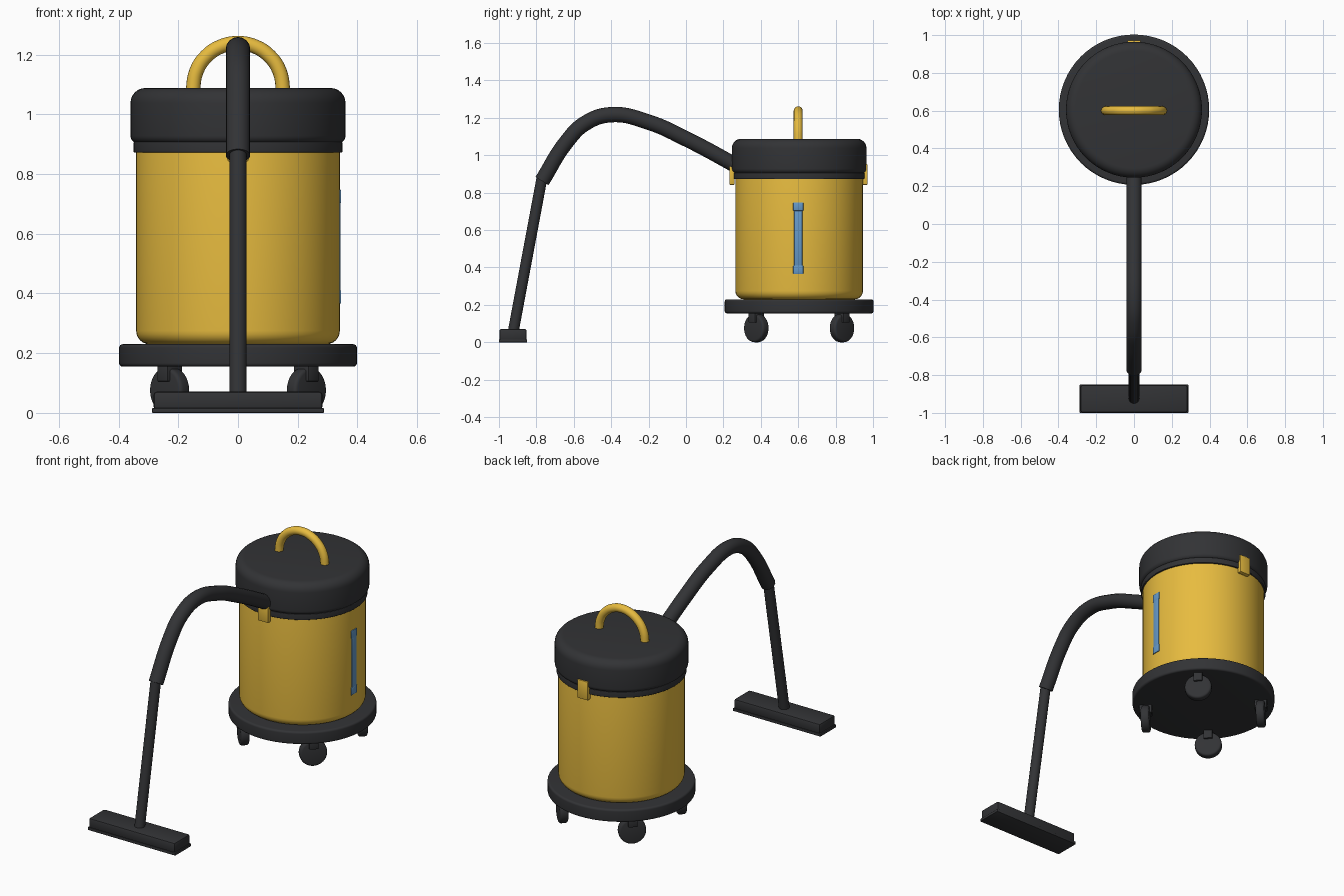
import bpy, bmesh, math
from mathutils import Vector, Matrix

if "Cube" in bpy.data.objects:
    bpy.data.objects.remove(bpy.data.objects["Cube"])

CY = 0.605  # canister axis in y


def material(name, rgb):
    m = bpy.data.materials.new(name)
    m.diffuse_color = (*rgb, 1)
    m.use_nodes = True
    m.node_tree.nodes["Principled BSDF"].inputs["Base Color"].default_value = m.diffuse_color
    return m


YELLOW = material("yellow", (0.80, 0.50, 0.05))
DARK = material("charcoal", (0.032, 0.033, 0.036))
BLUE = material("blue", (0.13, 0.32, 0.58))


def finish(ob, mat, angle=40):
    ob.data.materials.clear()
    ob.data.materials.append(mat)
    bpy.ops.object.select_all(action='DESELECT')
    ob.select_set(True)
    bpy.context.view_layer.objects.active = ob
    bpy.ops.object.shade_smooth_by_angle(angle=math.radians(angle))
    return ob


def from_bmesh(name, bm, mat, matrix):
    bmesh.ops.recalc_face_normals(bm, faces=bm.faces)
    me = bpy.data.meshes.new(name)
    bm.to_mesh(me)
    bm.free()
    ob = bpy.data.objects.new(name, me)
    bpy.context.collection.objects.link(ob)
    ob.matrix_world = matrix
    return finish(ob, mat)


def disc(name, r, z0, z1, bottom, top, mat, matrix, segs=64, steps=6):
    """Solid of revolution with rounded bottom and top edges."""
    prof = []
    for zc, rad, start in ((z0 + bottom, bottom, -90), (z1 - top, top, 0)):
        for i in range(steps + 1):
            a = math.radians(start + 90 * i / steps)
            prof.append((r - rad + rad * math.cos(a), zc + rad * math.sin(a)))
    bm = bmesh.new()
    rings = [[bm.verts.new((p * math.cos(2 * math.pi * s / segs),
                            p * math.sin(2 * math.pi * s / segs), z))
              for s in range(segs)] for p, z in prof]
    for a, b in zip(rings, rings[1:]):
        for s in range(segs):
            t = (s + 1) % segs
            bm.faces.new((a[s], a[t], b[t], b[s]))
    bm.faces.new(rings[0][::-1])
    bm.faces.new(rings[-1])
    return from_bmesh(name, bm, mat, matrix)


def box(name, size, matrix, mat, bevel=0.006):
    bm = bmesh.new()
    bmesh.ops.create_cube(bm, size=1, matrix=Matrix.Diagonal((*size, 1)))
    bmesh.ops.bevel(bm, geom=bm.edges[:], offset=bevel, segments=2,
                    profile=0.5, affect='EDGES')
    return from_bmesh(name, bm, mat, matrix)


def tube(name, points, radius, mat):
    cu = bpy.data.curves.new(name, 'CURVE')
    cu.dimensions = '3D'
    cu.bevel_depth = radius
    cu.bevel_resolution = 6
    cu.use_fill_caps = True
    cu.resolution_u = 10
    sp = cu.splines.new('BEZIER')
    sp.bezier_points.add(len(points) - 1)
    for bp, p in zip(sp.bezier_points, points):
        bp.co = p
        bp.handle_left_type = bp.handle_right_type = 'AUTO'
    ob = bpy.data.objects.new(name, cu)
    bpy.context.collection.objects.link(ob)
    bpy.ops.object.select_all(action='DESELECT')
    ob.select_set(True)
    bpy.context.view_layer.objects.active = ob
    bpy.ops.object.convert(target='MESH')
    return finish(bpy.context.object, mat)


def at(x, y, z):
    return Matrix.Translation((x, y, z))


# Canister stack
axis = at(0, CY, 0)
disc("base_dolly", 0.398, 0.155, 0.23, 0.012, 0.012, DARK, axis)
disc("canister_body", 0.341, 0.23, 0.885, 0.045, 0.005, YELLOW, axis)
disc("collar_ring", 0.35, 0.872, 0.907, 0.004, 0.004, DARK, axis)
disc("lid", 0.36, 0.903, 1.088, 0.025, 0.05, DARK, axis)

# Lid handle
arc = [(0.15 * math.cos(math.pi * i / 8), CY - 0.005, 1.088 + 0.15 * math.sin(math.pi * i / 8))
       for i in range(9)]
arc = [(0.15, CY - 0.005, 1.07)] + arc + [(-0.15, CY - 0.005, 1.07)]
tube("carry_handle", arc, 0.024, YELLOW)

# Latches front and back
for name, s in (("front_latch", -1), ("back_latch", 1)):
    box(name, (0.07, 0.027, 0.11), at(0, CY - 0.003 + s * 0.356, 0.897), YELLOW, 0.004)

# Level window on the right side
box("level_window", (0.02, 0.044, 0.34), at(0.334, CY - 0.005, 0.555), BLUE, 0.003)
for name, z in (("window_top_cap", 0.725), ("window_bottom_cap", 0.388)):
    box(name, (0.022, 0.054, 0.045), at(0.334, CY - 0.005, z), BLUE, 0.003)

# Four casters on the diagonals, wheels with radial axles
for i, label in enumerate(("back_right", "back_left", "front_left", "front_right")):
    turn = axis @ Matrix.Rotation(math.radians(45 + 90 * i), 4, 'Z') @ at(0.324, 0, 0)
    wheel = turn @ at(0, 0, 0.076) @ Matrix.Rotation(math.pi / 2, 4, 'Y')
    disc(label + "_wheel", 0.076, -0.024, 0.024, 0.012, 0.012, DARK, wheel, 32, 3)
    box(label + "_fork", (0.07, 0.05, 0.06), turn @ at(0, 0, 0.135), DARK, 0.004)

# Hose, wand and floor head
tube("hose", [(0, y, z) for y, z in ((0.28, 0.937), (0.24, 0.96), (0, 1.088), (-0.2, 1.177),
     (-0.4, 1.217), (-0.54, 1.17), (-0.64, 1.07), (-0.77, 0.862))], 0.041, DARK)
tube("wand", [(0, -0.768, 0.89), (0, -0.925, 0.05)], 0.029, DARK)
box("floor_head", (0.565, 0.146, 0.06), at(0, -0.925, 0.041), DARK, 0.01)
box("head_sole", (0.575, 0.15, 0.016), at(0, -0.925, 0.008), DARK, 0.002)
